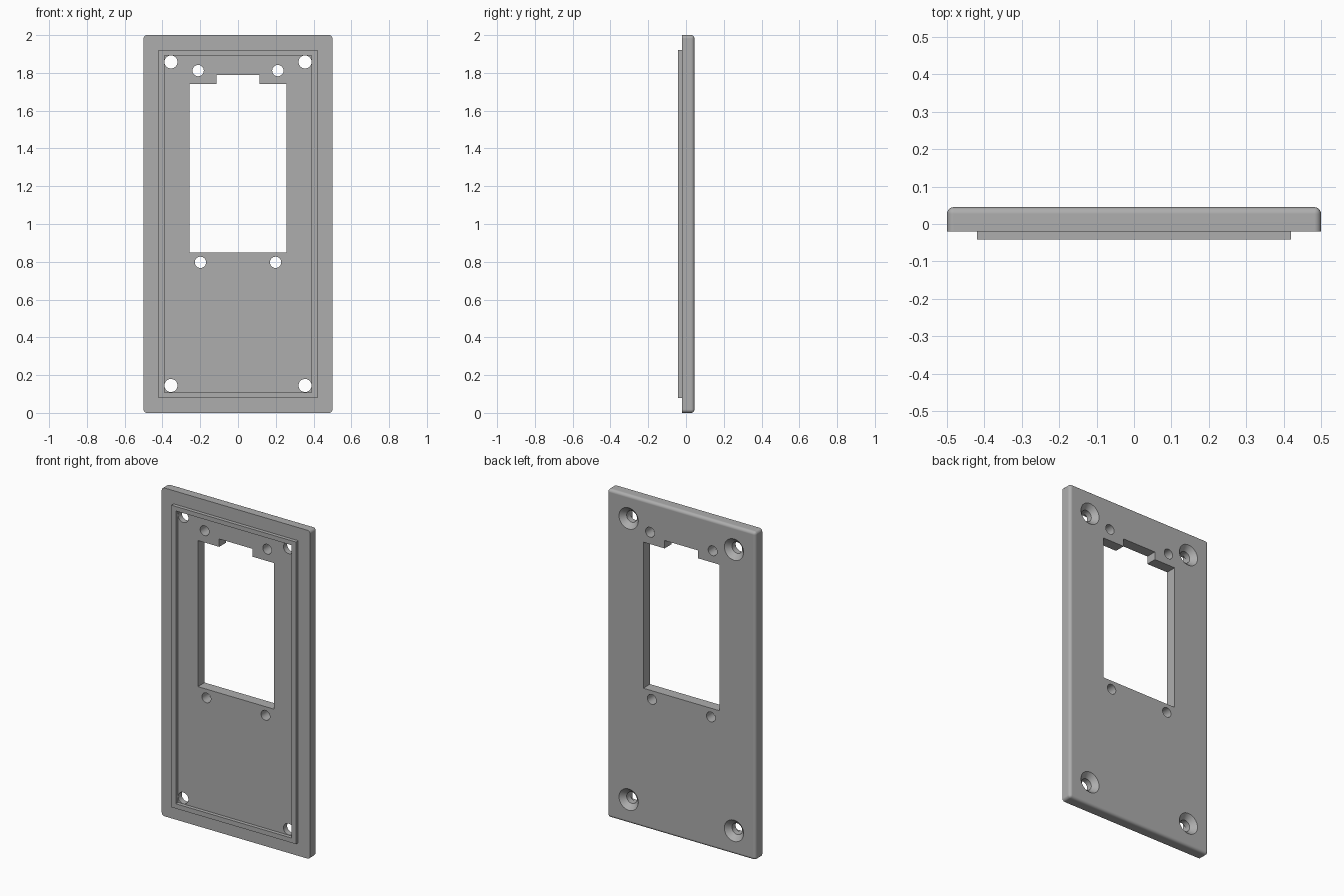
import bpy, bmesh, math

cube = bpy.data.objects.get("Cube")
if cube:
    bpy.data.objects.remove(cube, do_unlink=True)

FRONT, BACK, LIP = -0.02, 0.045, -0.042   # depths along y

grey = bpy.data.materials.new("plain grey")
grey.use_nodes = True
grey.diffuse_color = (0.42, 0.42, 0.42, 1)
grey.node_tree.nodes["Principled BSDF"].inputs["Base Color"].default_value = grey.diffuse_color


def finish(name, bm):
    bmesh.ops.recalc_face_normals(bm, faces=bm.faces)
    mesh = bpy.data.meshes.new(name)
    bm.to_mesh(mesh)
    bm.free()
    mesh.materials.append(grey)
    obj = bpy.data.objects.new(name, mesh)
    bpy.context.collection.objects.link(obj)
    return obj


def prism(name, outline, y0, y1, radius=0):
    """Extrude an x-z outline along y; radius rounds the corners and back rim."""
    bm = bmesh.new()
    face = bm.faces.new([bm.verts.new((x, y0, z)) for x, z in outline])
    new = bmesh.ops.extrude_face_region(bm, geom=[face])["geom"]
    for v in new:
        if isinstance(v, bmesh.types.BMVert):
            v.co.y = y1
    if radius:
        edges = [e for e in bm.edges if max(v.co.y for v in e.verts) > y1 - 1e-5]
        bmesh.ops.bevel(bm, geom=edges, offset=radius, segments=5,
                        profile=0.5, affect='EDGES')
    return finish(name, bm)


def rect(hx, z0, z1):
    return [(-hx, z0), (hx, z0), (hx, z1), (-hx, z1)]


def lathe(name, profile, x, z):
    """Spin a (radius, y) profile around a y-directed axis at x, z."""
    bm = bmesh.new()
    verts = [bm.verts.new((x + r, y, z)) for r, y in profile]
    edges = [bm.edges.new(pair) for pair in zip(verts, verts[1:])]
    bmesh.ops.spin(bm, geom=verts + edges, cent=(x, 0, z), axis=(0, 1, 0),
                   angle=math.tau, steps=32)
    bmesh.ops.remove_doubles(bm, verts=bm.verts, dist=1e-5)
    return finish(name, bm)


def combine(target, tool, operation):
    mod = target.modifiers.new("combine", 'BOOLEAN')
    mod.operation, mod.solver, mod.object = operation, 'EXACT', tool
    bpy.context.view_layer.objects.active = target
    bpy.ops.object.modifier_apply(modifier=mod.name)
    bpy.data.objects.remove(tool, do_unlink=True)


# Cover plate with rounded corners and back rim
plate = prism("cover_plate", rect(0.5, 0, 2), FRONT, BACK, 0.018)

# Raised locating lip on the front
lip = prism("locating_lip", rect(0.42, 0.08, 1.92), LIP, FRONT + 0.01)
combine(lip, prism("lip_cutter", rect(0.39, 0.109, 1.893), -0.1, 0.1), 'DIFFERENCE')
combine(plate, lip, 'UNION')

# Window with a notch in its top edge
window = [(-0.256, 0.85), (0.256, 0.85), (0.256, 1.74), (0.113, 1.74),
          (0.113, 1.788), (-0.113, 1.788), (-0.113, 1.74), (-0.256, 1.74)]
combine(plate, prism("window_cutter", window, -0.1, 0.1), 'DIFFERENCE')

# Countersunk corner holes and small plain holes
countersunk = [(0, -0.1), (0.0345, -0.1), (0.0345, BACK - 0.03),
               (0.065, BACK), (0.075, BACK + 0.01), (0, BACK + 0.01)]
plain = [(0, -0.1), (0.03, -0.1), (0.03, 0.1), (0, 0.1)]
for profile, x, z in ((countersunk, 0.355, 1.858), (countersunk, 0.355, 0.145),
                      (plain, 0.211, 1.812), (plain, 0.199, 0.797)):
    for side in (-1, 1):
        combine(plate, lathe("hole_cutter", profile, side * x, z), 'DIFFERENCE')

# Smooth rounded rims while keeping the flats crisp
bpy.ops.object.select_all(action='DESELECT')
plate.select_set(True)
bpy.context.view_layer.objects.active = plate
bpy.ops.object.shade_smooth_by_angle(angle=math.radians(30))
weighted = plate.modifiers.new("flat faces", 'WEIGHTED_NORMAL')
weighted.keep_sharp = True
